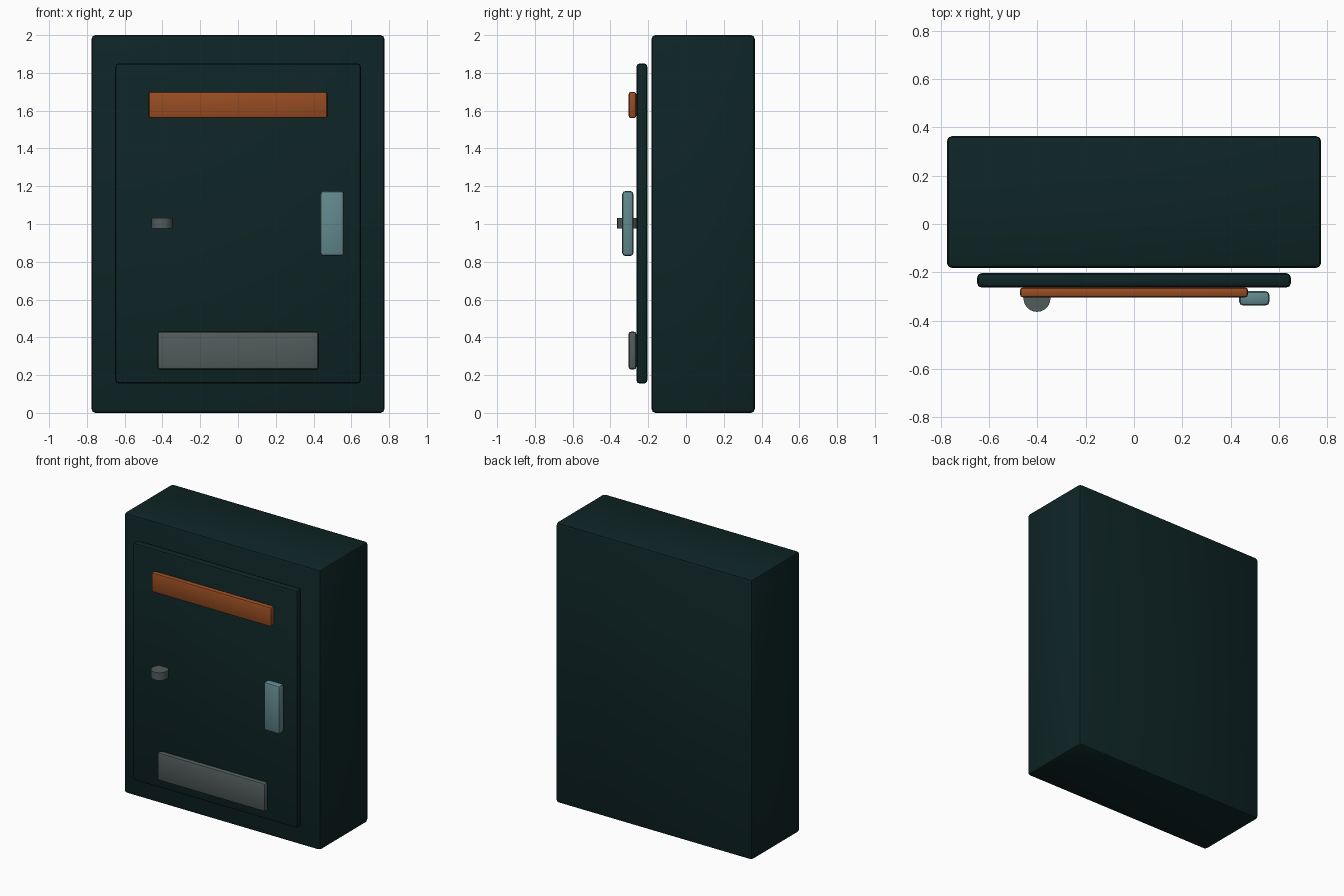
import bpy
import math

if "Cube" in bpy.data.objects:
    bpy.data.objects.remove(bpy.data.objects["Cube"])


def material(name, rgb):
    m = bpy.data.materials.new(name)
    m.diffuse_color = (*rgb, 1.0)
    m.use_nodes = True
    m.node_tree.nodes["Principled BSDF"].inputs["Base Color"].default_value = m.diffuse_color
    return m


DARK = material("dark_green", (0.0045, 0.018, 0.019))
ORANGE = material("burnt_orange", (0.31, 0.073, 0.016))
BLUE = material("pale_blue", (0.12, 0.25, 0.27))
GREY = material("metal_grey", (0.083, 0.105, 0.105))


def finish(ob, name, mat):
    ob.name = name
    ob.data.materials.append(mat)
    bpy.ops.object.shade_smooth_by_angle(angle=math.radians(30))


def box(name, mat, x, y, z, bevel):
    """Bevelled box given by its (min, max) range on each axis."""
    ranges = (x, y, z)
    bpy.ops.mesh.primitive_cube_add(size=1, location=[(a + b) / 2 for a, b in ranges])
    ob = bpy.context.object
    ob.scale = [b - a for a, b in ranges]
    bpy.ops.object.transform_apply(location=False, rotation=False, scale=True)
    mod = ob.modifiers.new("rounded_edges", 'BEVEL')
    mod.width = bevel
    mod.segments = 2
    bpy.ops.object.modifier_apply(modifier=mod.name)
    finish(ob, name, mat)


# Cabinet and its door panel, with a narrow gap between them
box("cabinet_body", DARK, (-0.775, 0.775), (-0.182, 0.364), (0, 2), 0.02)
box("door", DARK, (-0.65, 0.65), (-0.263, -0.204), (0.155, 1.85), 0.018)

# Plates and handle on the door
box("upper_strip", ORANGE, (-0.473, 0.473), (-0.304, -0.263), (1.56, 1.70), 0.013)
box("lower_plate", GREY, (-0.425, 0.425), (-0.304, -0.263), (0.23, 0.43), 0.013)
box("handle", BLUE, (0.435, 0.562), (-0.338, -0.278), (0.83, 1.175), 0.018)

# Upright lock cylinder, partly sunk into the door
bpy.ops.mesh.primitive_cylinder_add(vertices=24, radius=0.056, depth=0.055,
                                    location=(-0.402, -0.308, 1.003))
finish(bpy.context.object, "lock", GREY)
